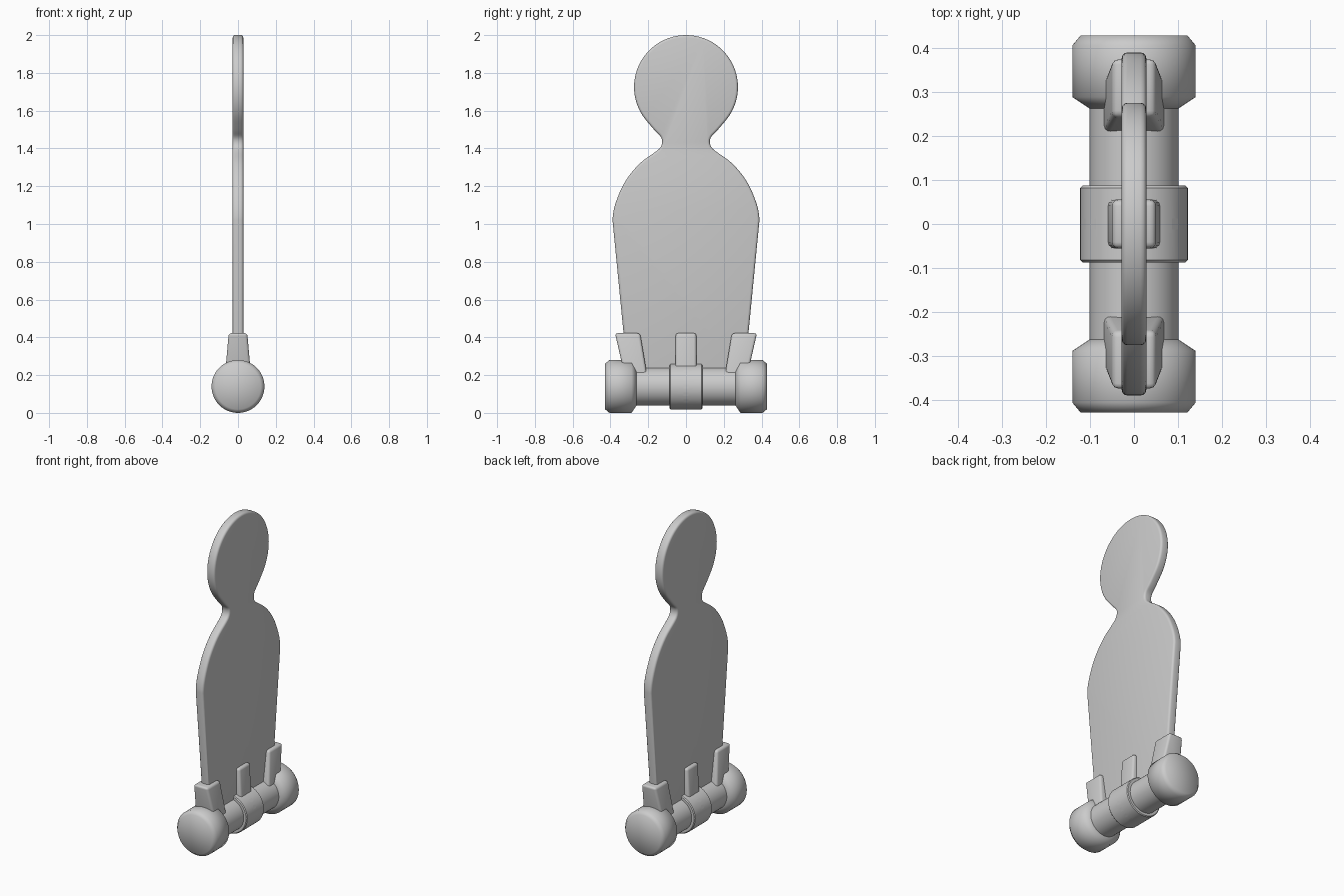
import bpy, bmesh, math
from mathutils import Vector

if "Cube" in bpy.data.objects:
    bpy.data.objects.remove(bpy.data.objects["Cube"])

AXIS_Z = 0.14   # height of the roller axis

grey = bpy.data.materials.new("plain grey")
grey.diffuse_color = (0.6, 0.6, 0.6, 1)
grey.use_nodes = True
grey.node_tree.nodes["Principled BSDF"].inputs["Base Color"].default_value = grey.diffuse_color


def finish(bm, name, angle=35):
    bmesh.ops.recalc_face_normals(bm, faces=bm.faces[:])
    me = bpy.data.meshes.new(name)
    bm.to_mesh(me)
    bm.free()
    me.materials.append(grey)
    me.shade_smooth()
    me.set_sharp_from_angle(angle=math.radians(angle))
    ob = bpy.data.objects.new(name, me)
    bpy.context.collection.objects.link(ob)
    return ob


def lathe(profile, seg=72):
    """Closed body of revolution round the y axis; profile is (y, radius)."""
    bm = bmesh.new()
    rings = []
    for y, r in profile:
        rings.append([bm.verts.new((r * math.cos(math.tau * i / seg), y,
                                    AXIS_Z + r * math.sin(math.tau * i / seg)))
                      for i in range(seg)])
    for a, b in zip(rings, rings[1:]):
        for i in range(seg):
            j = (i + 1) % seg
            bm.faces.new((a[i], a[j], b[j], b[i]))
    for ring, (y, r) in ((rings[0], profile[0]), (rings[-1], profile[-1])):
        hub = bm.verts.new((0, y, AXIS_Z))
        for i in range(seg):
            bm.faces.new((ring[i], ring[(i + 1) % seg], hub))
    return bm


def smooth_path(pts, n=4):
    """Catmull-Rom curve through all but the first and last points."""
    out = []
    for a, b, c, d in zip(pts, pts[1:], pts[2:], pts[3:]):
        a, b, c, d = map(Vector, (a, b, c, d))
        for k in range(n):
            t = k / n
            out.append(0.5 * (2 * b + (c - a) * t + (2 * a - 5 * b + 4 * c - d) * t * t
                              + (3 * b - a - 3 * c + d) * t ** 3))
    out.append(Vector(pts[-2]))
    return out


# Silhouette plate: round head, neck, shoulders and tapering body
head = [(0.275 * math.cos(math.radians(a)), 1.725 + 0.275 * math.sin(math.radians(a)))
        for a in range(90, -41, -5)]
flow = [head[-2], head[-1], (0.165, 1.495), (0.134, 1.462), (0.126, 1.435), (0.134, 1.408),
        (0.16, 1.383), (0.245, 1.32), (0.322, 1.225), (0.373, 1.11), (0.389, 1.02), (0.382, 0.93)]
half = [Vector(p) for p in head[:-1]] + smooth_path(flow) + [Vector((0.309, 0.20))]
outline = half + [Vector((-p.x, p.y)) for p in reversed(half[1:])]
bm = bmesh.new()
T = 0.028
face = bm.faces.new([bm.verts.new((-T, p.x, p.y)) for p in outline])
new = bmesh.ops.extrude_face_region(bm, geom=[face], use_keep_orig=True)["geom"]
bmesh.ops.translate(bm, verts=[g for g in new if isinstance(g, bmesh.types.BMVert)], vec=(2 * T, 0, 0))
rim = [e for e in bm.edges if abs(e.verts[0].co.x - e.verts[1].co.x) < 1e-5]
bmesh.ops.bevel(bm, geom=rim, offset=0.013, segments=3, profile=0.5, affect='EDGES')
finish(bm, "silhouette_plate", 40)

# Roller tube
finish(lathe([(-0.30, 0.101), (0.30, 0.101)]), "roller_tube")

# End weights, smooth over their chamfered rims
for side, label in ((1, "rear"), (-1, "front")):
    prof = [(0.262, 0.101), (0.288, 0.14), (0.405, 0.14), (0.428, 0.121)]
    finish(lathe([(side * y, r) for y, r in prof]), label + "_end_weight", 60)

# Centre collar with a row of small sunken slots
bm = lathe([(-0.087, 0.117), (-0.082, 0.122), (-0.0125, 0.122), (0.0125, 0.122),
            (0.082, 0.122), (0.087, 0.117)])
slots = []
for f in bm.faces:
    c = f.calc_center_median()
    ang = math.degrees(math.atan2(c.z - AXIS_Z, c.x)) % 360
    near = abs((ang + 10) % 20 - 10) < 5
    if abs(c.y) < 0.005 and len(f.verts) == 4 and near and not 50 < ang < 130:
        slots.append(f)
new = bmesh.ops.extrude_face_region(bm, geom=slots)["geom"]
for v in (g for g in new if isinstance(g, bmesh.types.BMVert)):
    v.co.x *= 0.9
    v.co.z = AXIS_Z + (v.co.z - AXIS_Z) * 0.9
finish(bm, "centre_collar")


def clip(name, top, bottom, x_top, x_bottom, z_bottom, z_top=0.422):
    """Tapered rounded block gripping the plate; top and bottom are y ranges."""
    bm = bmesh.new()
    bmesh.ops.create_cube(bm, size=2)
    for v in bm.verts:
        up = v.co.z > 0
        lo, hi = top if up else bottom
        v.co = (math.copysign(x_top if up else x_bottom, v.co.x),
                hi if v.co.y > 0 else lo, z_top if up else z_bottom)
    edges = [e for e in bm.edges if max(v.co.z for v in e.verts) > z_bottom + 0.01]
    bmesh.ops.bevel(bm, geom=edges, offset=0.014, segments=3, profile=0.5, affect='EDGES')
    finish(bm, name, 40)


# Clips holding the plate to the roller
clip("centre_clip", (-0.055, 0.055), (-0.056, 0.056), 0.049, 0.061, 0.20)
clip("rear_clip", (0.243, 0.376), (0.206, 0.325), 0.049, 0.069, 0.20)
clip("front_clip", (-0.376, -0.243), (-0.325, -0.206), 0.049, 0.069, 0.20)
